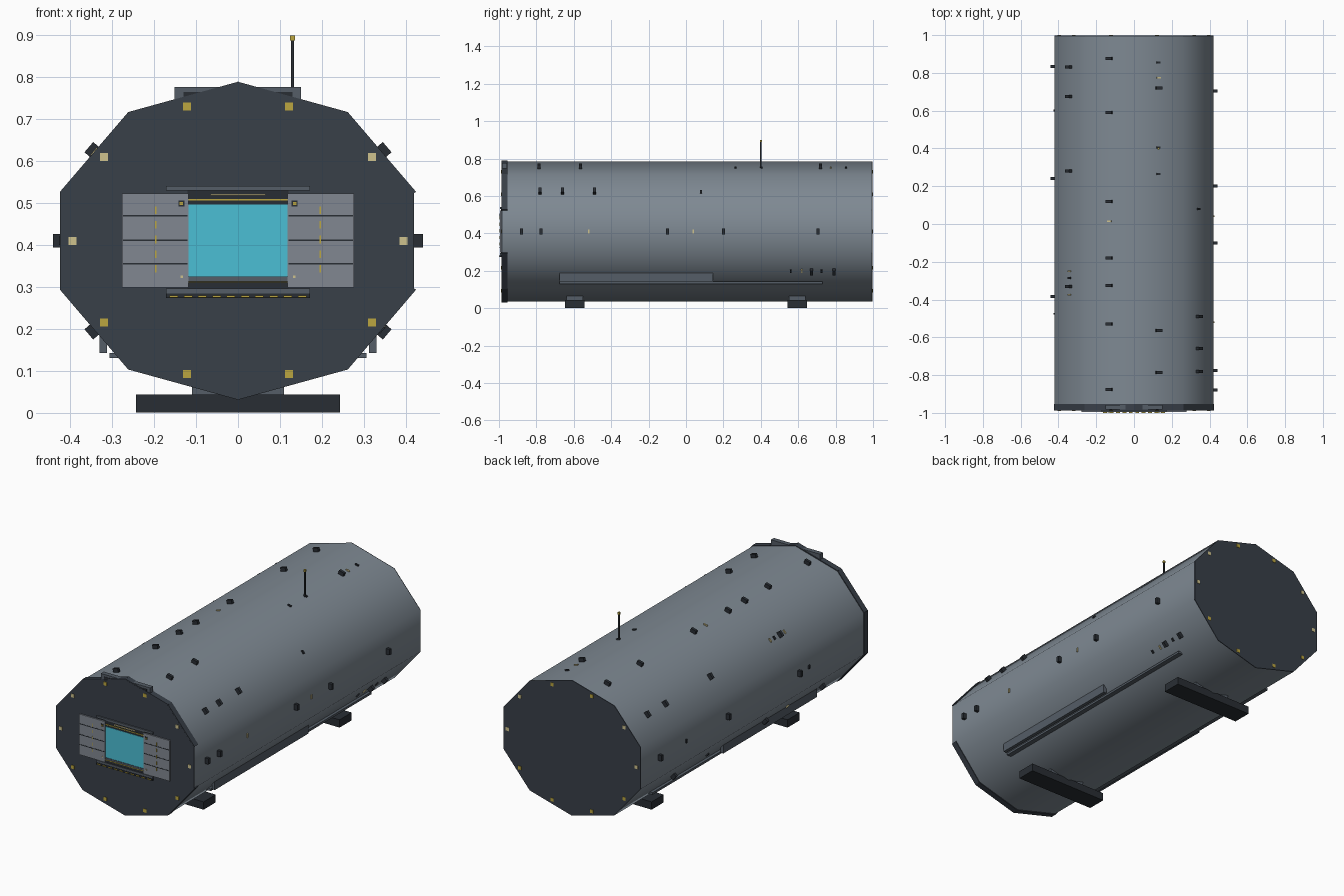
import bpy, math
from mathutils import Vector, Matrix

RX, RZ, CZ = 0.4416, 0.375, 0.41          # ten-sided elliptical hull section


def mat(name, rgb):
    m = bpy.data.materials.new(name)
    m.diffuse_color = (*rgb, 1)
    return m


HULL = mat("hull grey", (0.21, 0.25, 0.29))
DARK = mat("dark plate", (0.04, 0.05, 0.065))
BLACK = mat("near black", (0.022, 0.027, 0.034))
STEEL = mat("mid steel", (0.09, 0.11, 0.135))
PANEL = mat("door grey", (0.22, 0.245, 0.285))
GOLD = mat("gold", (0.50, 0.38, 0.05))
PALE = mat("pale yellow", (0.62, 0.54, 0.27))
CYAN = mat("cyan field", (0.07, 0.52, 0.66))


def mesh(name, verts, faces, m):
    me = bpy.data.meshes.new(name)
    me.from_pydata(verts, [], faces)
    me.materials.append(m)
    o = bpy.data.objects.new(name, me)
    bpy.context.collection.objects.link(o)
    return o


def box(name, x, y, z, m, mw=None):
    """Box from (min, max) ranges, optionally moved by a matrix."""
    v = [Vector((a, b, c)) for a in x for b in y for c in z]
    f = [(0, 1, 3, 2), (4, 6, 7, 5), (0, 4, 5, 1), (2, 3, 7, 6), (0, 2, 6, 4), (1, 5, 7, 3)]
    return mesh(name, [mw @ p if mw else p for p in v], f, m)


def ring_point(deg, y):
    a = math.radians(deg)
    return Vector((RX * math.cos(a), y, CZ + RZ * math.sin(a)))


def facet(deg, y):
    """Frame on a hull facet: local x outward, y along hull, z along the facet."""
    p, q = ring_point(deg - 18, y), ring_point(deg + 18, y)
    t = (q - p).normalized()
    along = Vector((0, 1, 0))
    out = along.cross(t)
    if out.dot((p + q) / 2 - Vector((0, y, CZ))) < 0:
        out = -out
    m = Matrix((out, along, out.cross(along))).transposed().to_4x4()
    m.translation = (p + q) / 2
    return m, (q - p).length


def prism(name, y0, y1, m):
    v = [ring_point(18 + 36 * i, y) for y in (y0, y1) for i in range(10)]
    f = [(i, i + 10, (i + 1) % 10 + 10, (i + 1) % 10) for i in range(10)]
    return mesh(name, v, f + [tuple(range(10)), tuple(range(19, 9, -1))], m)


# Hull with dark end plates
hull = prism("hull", -0.98, 0.993, HULL)
bpy.context.view_layer.objects.active = hull
hull.select_set(True)
bpy.ops.object.shade_smooth_by_angle(angle=math.radians(60))
prism("front_plate", -0.987, -0.98, DARK)
prism("rear_plate", 0.993, 0.998, DARK)

# Collar slabs round the bow
for d in (36, 72, 108, 144, 180, 216, 252, 288, 324):
    f, length = facet(d, -0.97)
    h = length / 2 + 0.002
    box("collar_slab", (-0.01, 0.004), (-0.0165, 0.0165), (-h, h), DARK, f)

# Roof box behind the bow plate
box("roof_box", (-0.152, 0.15), (-0.983, -0.957), (0.70, 0.777), STEEL)
box("roof_box_inset", (-0.13, 0.13), (-0.985, -0.98), (0.74, 0.765), BLACK)

# Marker lights on both end plates
for s in (-1, 1):
    for x, z, m in ((0.122, 0.73, GOLD), (0.32, 0.61, PALE), (0.395, 0.41, PALE),
                    (0.32, 0.215, GOLD), (0.122, 0.092, GOLD)):
        for name, y in (("front_marker", (-0.99, -0.985)), ("rear_marker", (0.996, 1.0))):
            box(name, (s * x - 0.0095, s * x + 0.0095), y, (z - 0.0095, z + 0.0095), m)

# Bay opening: surround, window and trim
box("bay_surround", (-0.12, 0.12), (-0.99, -0.985), (0.29, 0.53), BLACK)
box("bay_window", (-0.118, 0.118), (-0.992, -0.988), (0.325, 0.496), CYAN)
box("bay_lintel", (-0.172, 0.172), (-0.994, -0.985), (0.530, 0.541), STEEL)
box("bay_sill", (-0.172, 0.172), (-0.994, -0.985), (0.284, 0.296), STEEL)
box("sill_strip", (-0.172, 0.172), (-0.996, -0.985), (0.273, 0.284), BLACK)
box("bay_threshold", (-0.118, 0.118), (-0.993, -0.985), (0.314, 0.324), STEEL)
box("upper_gold_line", (-0.118, 0.118), (-0.993, -0.988), (0.506, 0.510), GOLD)
box("lower_gold_line", (-0.118, 0.118), (-0.994, -0.988), (0.310, 0.313), GOLD)
box("upper_light", (-0.065, 0.065), (-0.994, -0.988), (0.518, 0.522), PALE)
for i in range(10):
    x = -0.153 + i * 0.034
    box("sill_dash", (x - 0.010, x + 0.010), (-1.0, -0.99), (0.275, 0.280), GOLD)

# Sliding doors with seams, dashes and corner lamps
for s in (-1, 1):
    def sx(a, b):
        return tuple(sorted((s * a, s * b)))
    box("bay_door", sx(0.118, 0.277), (-0.994, -0.985), (0.298, 0.523), PANEL)
    for z in (0.355, 0.411, 0.470):
        box("door_seam", sx(0.121, 0.274), (-0.995, -0.99), (z - 0.002, z + 0.002), BLACK)
    for i in range(5):
        z = 0.343 + i * 0.035
        box("door_dash", sx(0.1945, 0.1985), (-0.996, -0.99), (z - 0.009, z + 0.009), GOLD)
    box("lamp_housing", sx(0.128, 0.142), (-0.996, -0.99), (0.492, 0.506), BLACK)
    box("lamp", sx(0.131, 0.139), (-0.998, -0.99), (0.495, 0.503), GOLD)
    box("lower_lamp", sx(0.131, 0.137), (-0.996, -0.99), (0.321, 0.327), PALE)

    # Side sponson and long rail
    box("side_sponson", sx(0.312, 0.330), (-0.675, 0.145), (0.142, 0.192), STEEL)
    box("side_rail", sx(0.258, 0.306), (-0.675, 0.73), (0.130, 0.142), STEEL)

# Landing feet
for y in (-0.595, 0.595):
    box("foot_beam", (-0.243, 0.243), (y - 0.053, y + 0.053), (0, 0.043), BLACK)
    box("foot_pylon", (-0.11, 0.11), (y - 0.045, y + 0.045), (0.04, 0.11), STEEL)

# Antenna
for name, r, z0, z1, m in (("antenna_mast", 0.0035, 0.74, 0.89, BLACK),
                           ("antenna_tip", 0.0055, 0.888, 0.9, GOLD)):
    box(name, (0.13 - r, 0.13 + r), (0.4 - r, 0.4 + r), (z0, z1), m)

# Hull fittings: facet angle -> positions of large lugs, small lugs, lights
fittings = {
    0: ((-0.88, -0.775, -0.1, 0.2, 0.705), (), (-0.52, 0.04)),
    36: ((-0.78, -0.66, -0.49), (0.08,), ()),
    72: ((-0.785, -0.565, 0.72), (0.265, 0.405, 0.855), (0.775,)),
    108: ((-0.875, -0.53, -0.325, -0.18, 0.12, 0.59, 0.875), (), (0.015,)),
    144: ((0.83, 0.675, 0.28, -0.33), (-0.285,), (-0.25, -0.375)),
    180: ((0.835, 0.24, -0.385), (0.6, -0.475), ()),
    216: ((0.6, -0.2, -0.7), (0.3,), (-0.4,)),
    324: ((0.67, 0.79), (0.56, 0.725), (0.62,)),
}
for d, (large, small, lights) in fittings.items():
    for y in large:
        f, _ = facet(d, y)
        box("hull_lug", (-0.005, 0.021), (-0.008, 0.008), (-0.016, 0.016), BLACK, f)
    for y in small:
        f, _ = facet(d, y)
        box("small_lug", (-0.004, 0.007), (-0.005, 0.005), (-0.01, 0.01), BLACK, f)
    for y in lights:
        f, _ = facet(d, y)
        box("hull_light", (-0.004, 0.006), (-0.004, 0.004), (-0.011, 0.011), PALE, f)
